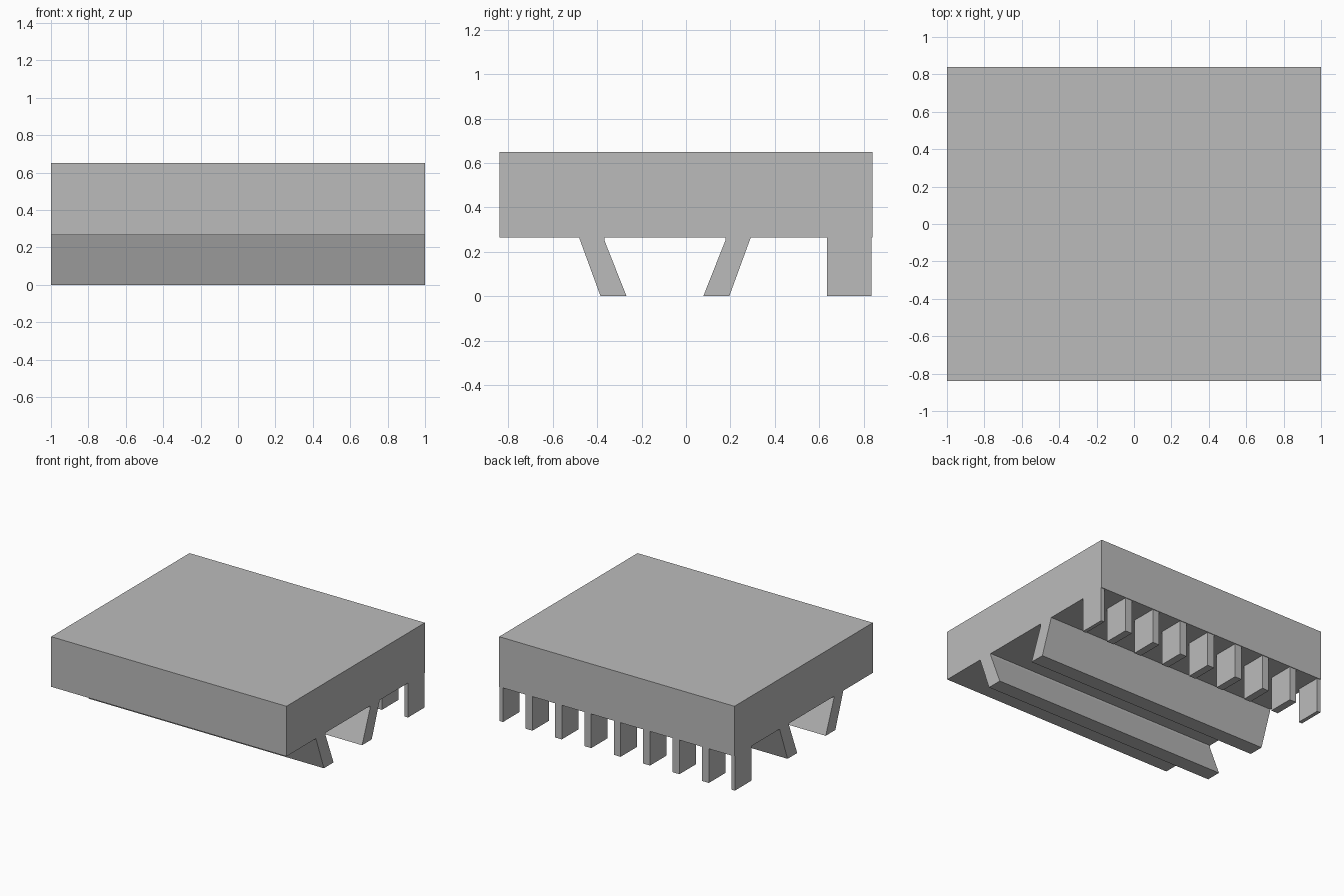
import bpy
import bmesh

cube = bpy.data.objects.get("Cube")
if cube:
    bpy.data.objects.remove(cube, do_unlink=True)

grey = bpy.data.materials.new("plain_grey")
grey.use_nodes = True
grey.diffuse_color = (0.5, 0.5, 0.5, 1)
grey.node_tree.nodes["Principled BSDF"].inputs["Base Color"].default_value = (0.5, 0.5, 0.5, 1)

BASE = 0.265   # underside of the slab
TOP = 0.65


def extrude_x(name, profile, x0, x1):
    """Extrude a (y, z) profile along x into a closed solid."""
    bm = bmesh.new()
    face = bm.faces.new([bm.verts.new((x0, y, z)) for y, z in profile])
    result = bmesh.ops.extrude_face_region(bm, geom=[face])
    moved = [v for v in result["geom"] if isinstance(v, bmesh.types.BMVert)]
    bmesh.ops.translate(bm, verts=moved, vec=(x1 - x0, 0, 0))
    bmesh.ops.recalc_face_normals(bm, faces=bm.faces)
    mesh = bpy.data.meshes.new(name)
    bm.to_mesh(mesh)
    bm.free()
    mesh.materials.append(grey)
    obj = bpy.data.objects.new(name, mesh)
    bpy.context.collection.objects.link(obj)
    return obj


def box_profile(y0, y1, z0, z1):
    return [(y0, z0), (y1, z0), (y1, z1), (y0, z1)]


# Main slab
extrude_x("slab", box_profile(-0.84, 0.84, BASE, TOP), -1, 1)

# Two slanted rails, mirrored about their shared centre line
CENTRE = -0.095
rail = [(0.387, BASE), (0.29, 0), (0.173, 0), (0.272, 0.25), (0.272, BASE)]
for name, side in (("front_rail", -1), ("back_rail", 1)):
    extrude_x(name, [(CENTRE + side * y, z) for y, z in rail], -1, 1)

# Row of upright slats at the back; the end ones are trimmed flush
COUNT = 9
HALF = 0.029
for i in range(COUNT):
    x = -1 + 2 * i / (COUNT - 1)
    extrude_x(f"slat_{i + 1}", box_profile(0.635, 0.835, 0, BASE),
              max(x - HALF, -1), min(x + HALF, 1))
